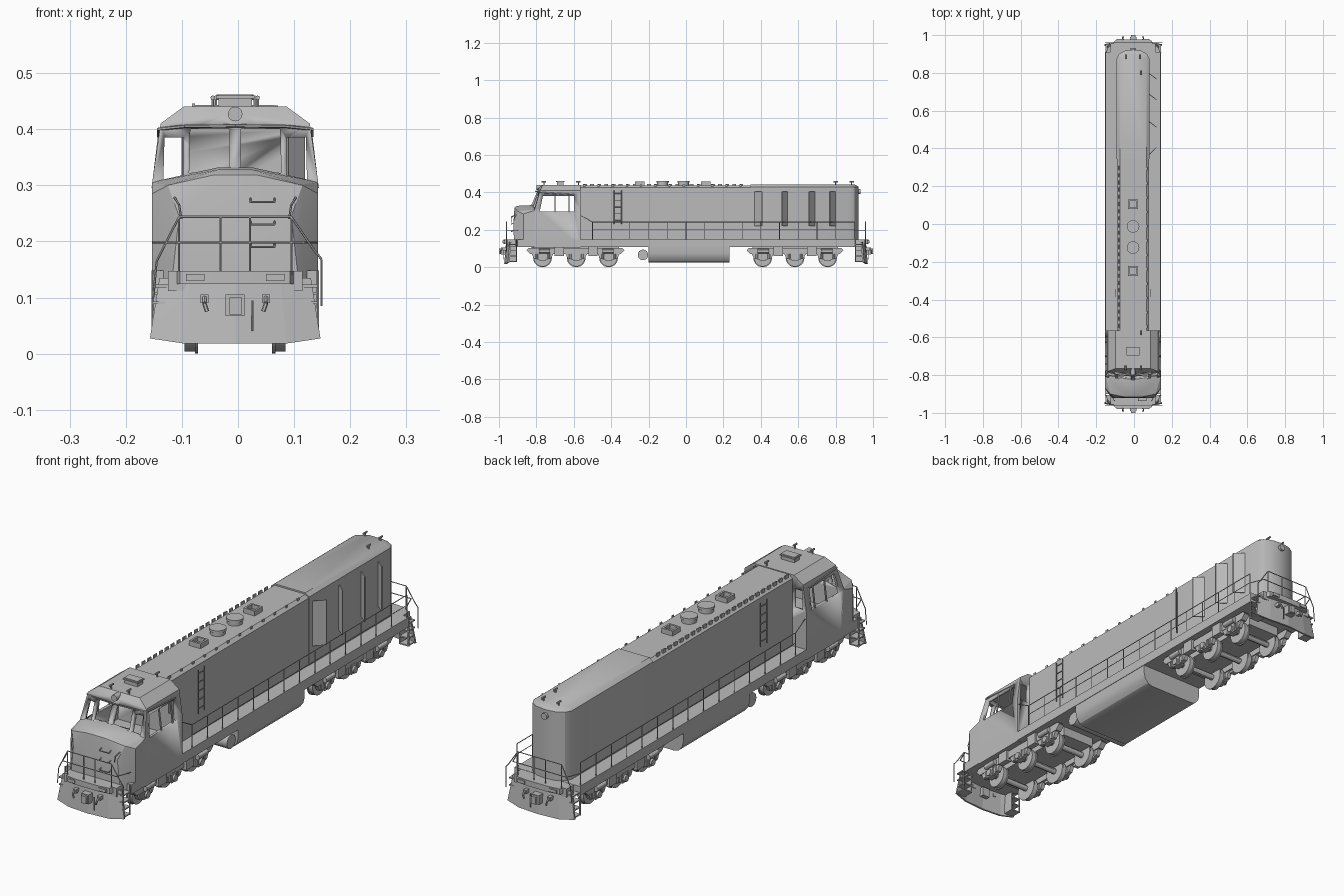
import bpy, bmesh, math
from mathutils import Vector, Matrix

if "Cube" in bpy.data.objects:
    bpy.data.objects.remove(bpy.data.objects["Cube"])

GREY = (0.5, 0.5, 0.5, 1)
grey = bpy.data.materials.new("plain_grey")
grey.use_nodes = True
grey.diffuse_color = GREY
grey.node_tree.nodes["Principled BSDF"].inputs["Base Color"].default_value = GREY
XC = -0.005  # centre line of the body
SIDES = (-1, 1)


def finish(name, bm, angle=30):
    bmesh.ops.delete(bm, geom=[v for v in bm.verts if not v.link_faces], context='VERTS')
    bmesh.ops.translate(bm, verts=bm.verts, vec=(XC, 0, 0))
    bmesh.ops.recalc_face_normals(bm, faces=bm.faces)
    me = bpy.data.meshes.new(name)
    bm.to_mesh(me)
    bm.free()
    me.materials.append(grey)
    me.shade_smooth()
    me.set_sharp_from_angle(angle=math.radians(angle))
    ob = bpy.data.objects.new(name, me)
    bpy.context.collection.objects.link(ob)
    return ob


def hull(bm, pts):
    verts = [bm.verts.new(p) for p in pts]
    bmesh.ops.convex_hull(bm, input=verts)


def sym(pts):
    return [(s * x, y, z) for s in SIDES for x, y, z in pts]


def box(bm, x0, x1, y0, y1, z0, z1):
    hull(bm, [(x, y, z) for x in (x0, x1) for y in (y0, y1) for z in (z0, z1)])


def rod(bm, a, b, r=0.002, seg=6):
    a, b = Vector(a), Vector(b)
    d = b - a
    m = Matrix.Translation((a + b) / 2) @ d.to_track_quat('Z', 'Y').to_matrix().to_4x4()
    bmesh.ops.create_cone(bm, cap_ends=True, segments=seg, radius1=r, radius2=r,
                          depth=d.length, matrix=m)


def rail(bm, pts, r=0.002):
    for a, b in zip(pts, pts[1:]):
        rod(bm, a, b, r)


def extrude_y(bm, section, y0, y1):
    hull(bm, sym([(x, y, z) for x, z in section for y in (y0, y1)]))


# Underframe and walkway
bm = bmesh.new()
box(bm, -.148, .148, -.90, .91, .108, .148)
finish("underframe", bm)

# Long hood with rounded rear end, and raised rear roof
bm = bmesh.new()
hull(bm, sym([(x, y, z) for x, y in ((.085, -.57), (.085, .36)) for z in (.145, .425)]
             + [(.07, -.57, .437), (.07, .36, .437)]))
finish("long_hood", bm)
bm = bmesh.new()
plan = ((.087, .345), (.087, .875), (.074, .9), (.045, .917), (0, .923))
hull(bm, sym([(x, y, z) for x, y in plan for z in (.145, .43)]
             + [(.07, .345, .443), (.07, .87, .443), (.03, .9, .443)]))
rod(bm, (0, .91, .405), (0, .932, .405), .013, 16)
finish("rear_hood", bm)

# Open hood doors on one side
bm = bmesh.new()
for y0, y1 in ((.365, .405), (.54, .51), (.685, .655), (.795, .765)):
    hull(bm, [(x, y + t, z) for x, y in ((.085, y0), (.124, y1))
              for t in (0, .005) for z in (.22, .405)])
finish("hood_doors", bm)

# Cab shell with window openings
bm = bmesh.new()
section = ((.148, .105), (.148, .305), (.133, .41), (.092, .44))
hull(bm, sym([(x, -.565, z) for x, z in section]
             + [(.148, -.81, .105), (.148, -.81, .305), (.133, -.78, .41), (.092, -.765, .44),
                (.02, -.83, .325), (.02, -.787, .425), (.02, -.83, .105)]))
cab = finish("cab", bm)

cavity = bmesh.new()
hull(cavity, sym([(.138, -.578, .22), (.138, -.798, .22), (.138, -.798, .305), (.124, -.768, .4),
                  (.124, -.578, .4), (.01, -.818, .32), (.01, -.782, .4)]))
front = bmesh.new()
for s in SIDES:
    for x0, x1, z0, z1 in ((.01, .082, .328, .4), (.092, .128, .315, .385)):
        hull(front, [(s * x, y, z) for y in (-.9, -.74)
                     for x, z in ((x0, z0), (x1, z0 - .006), (x1 - .002, z1), (x0, z1))])
    box(front, s * .092, s * .13, -.62, -.5, .305, .385)
side = bmesh.new()
for s in SIDES:
    hull(side, [(s * x, y, z) for x in (.1, .2)
                for y, z in ((-.782, .297), (-.765, .382), (-.6, .382), (-.6, .297))])
for part in (cavity, front, side):
    cutter = finish("window_cutter", part)
    cutter.hide_render = True
    mod = cab.modifiers.new("cut", 'BOOLEAN')
    mod.operation, mod.solver, mod.object = 'DIFFERENCE', 'EXACT', cutter
    bpy.context.view_layer.objects.active = cab
    bpy.ops.object.modifier_apply(modifier=mod.name)
    bpy.data.objects.remove(cutter)

# Window dividers, visor, headlight and roof box
bm = bmesh.new()
for s in SIDES:
    for y in (-.7, -.625):
        rod(bm, (s * .145, y, .295), (s * .134, y, .385), .004)
    rail(bm, [(0, -.805, .406), (s * .09, -.797, .405), (s * .137, -.78, .4), (s * .137, -.6, .388)], .003)
rod(bm, (0, -.8, .427), (0, -.76, .427), .013, 16)
box(bm, -.03, .03, -.69, -.655, .435, .462)
box(bm, -.034, .034, -.695, -.65, .455, .46)
finish("cab_fittings", bm)

# Nose
bm = bmesh.new()
hull(bm, sym([(.148, -.79, .11), (.148, -.87, .11), (.148, -.87, .285), (.148, -.8, .306),
              (.115, -.92, .11), (.1, -.922, .245), (.12, -.9, .3), (.04, -.917, .318),
              (.03, -.905, .328), (.03, -.82, .332)]))
finish("nose", bm, 20)

# Nose rungs and grab irons
bm = bmesh.new()
for z in (.19, .23, .27):
    rail(bm, [(.027, -.915, z + .008), (.027, -.935, z), (.07, -.935, z), (.07, -.915, z + .008)])
for s in SIDES:
    rail(bm, [(s * .108, -.915, .278), (s * .1, -.935, .265), (s * .096, -.935, .24)])
finish("nose_grab_irons", bm)

# Roof fans, square vents, lifting lugs and horns
bm = bmesh.new()
for y in (-.013, -.125):
    rod(bm, (0, y, .43), (0, y, .452), .029, 24)
    rod(bm, (0, y, .452), (0, y, .462), .033, 24)
for y in (.105, -.248):
    for s in SIDES:
        box(bm, s * .018, s * .026, y - .026, y + .026, .43, .457)
        box(bm, -.026, .026, y + s * .018, y + s * .026, .43, .457)
    box(bm, -.02, .02, y - .02, y + .02, .43, .44)
finish("roof_fans_and_vents", bm)
bm = bmesh.new()
for i in range(23):
    y = -.55 + i * .038
    box(bm, -.077, -.072, y, y + .02, .43, .446)
    if i % 2 == 0:
        box(bm, .072, .076, y, y + .012, .43, .442)
for x, y in ((.04, -.575), (-.04, -.76), (.04, -.76), (.04, .8), (.035, .885), (-.035, .885)):
    rod(bm, (x, y, .43), (x, y, .457), .003)
    rod(bm, (x, y - .012, .456), (x, y + .012, .456), .004, 8)
finish("roof_lugs_and_horns", bm)

# Side handrails and ladders
bm = bmesh.new()
for s in SIDES:
    x = s * .145
    rail(bm, [(x, -.56, .275), (x, -.5, .242), (x, .9, .242)], .0018)
    rod(bm, (x, -.5, .2), (x, .9, .2), .0015)
    for i in range(15):
        y = -.5 + i * .1
        rod(bm, (x, y, .11), (x, y, .242), .0018)
finish("side_handrails", bm)
bm = bmesh.new()
for s in SIDES:
    for y in (-.385, -.345):
        rod(bm, (s * .094, y, .23), (s * .094, y, .41))
    for i in range(5):
        z = .25 + i * .036
        rod(bm, (s * .094, -.385, z), (s * .094, -.345, z))
finish("hood_ladders", bm)

# Ends: platform, pilot, coupler, hoses, steps and railings
for s, label in ((-1, "front"), (1, "rear")):
    bm = bmesh.new()
    box(bm, -.12, .12, s * .88, s * .955, .112, .147)
    hull(bm, sym([(x, s * y, z) for x, y in ((.106, .95), (.098, .97), (.05, .976)) for z in (.124, .147)]))
    for k in SIDES:
        box(bm, k * .055, k * .088, s * .97, s * .98, .129, .142)
    finish(label + "_platform", bm)
    bm = bmesh.new()
    spans = ((-1, -.6), (-.6, 0), (0, .6), (.6, 1))
    for a, b in spans:
        hull(bm, [(t * w, s * (y - .02 * t * t + d), z + .009 * (abs(t) > .9) * (z < .1))
                  for t in (a, b) for w, y, z in ((.135, .962, .135), (.152, .972, .018))
                  for d in (0, -.008)])
    finish(label + "_pilot", bm)
    bm = bmesh.new()
    box(bm, -.017, .017, s * .94, s * .99, .067, .105)
    box(bm, -.01, .012, s * .985, s, .07, .1)
    rod(bm, (.031, s * .975, .04), (.031, s * .975, .095))
    for k in SIDES:
        box(bm, k * .048, k * .062, s * .95, s * .98, .09, .105)
        rail(bm, [(k * .055, s * .98, .1), (k * .055, s * .99, .09), (k * .05, s * .99, .075)], .004)
    finish(label + "_coupler", bm)
    bm = bmesh.new()
    for k in SIDES:
        for z in (.028, .058, .088, .118):
            box(bm, k * .105, k * .147, s * .905, s * .95, z, z + .005)
        box(bm, k * .105, k * .109, s * .905, s * .95, .028, .12)
        rod(bm, (k * .147, s * .907, .028), (k * .147, s * .907, .148), .003)
    finish(label + "_steps", bm)
    bm = bmesh.new()
    y = s * .96
    rail(bm, [(-.146, y, .1), (-.14, y, .165), (-.1, y, .244), (.1, y, .244), (.14, y, .185),
              (.154, y, .168), (.154, y, .085)])
    rail(bm, [(-.146, s * .9, .198), (-.122, y, .198), (.122, y, .198), (.146, s * .9, .198)])
    for x in (-.1, -.026, .026, .1):
        rod(bm, (x, y, .14), (x, y, .244))
    finish(label + "_railing", bm)

# Fuel tank and air reservoir
bm = bmesh.new()
extrude_y(bm, ((.146, .12), (.146, .075), (.14, .05), (.125, .032), (.105, .025)), -.2, .232)
finish("fuel_tank", bm)
bm = bmesh.new()
rod(bm, (-.135, -.23, .066), (.135, -.23, .066), .028, 24)
finish("air_reservoir", bm)

# Trucks: wheels, axles, side frames, journal boxes and springs
for label, axles in (("front", (-.767, -.587, -.414)), ("rear", (.41, .583, .757))):
    wheels, frame = bmesh.new(), bmesh.new()
    mid, y0, y1 = axles[1], axles[0] - .085, axles[2] + .085
    box(frame, -.075, .075, y0 + .03, y1 - .03, .07, .11)
    for y in axles:
        rod(wheels, (-.1, y, .05), (.1, y, .05), .012, 12)
        for s in SIDES:
            rod(wheels, (s * .07, y, .05), (s * .09, y, .05), .046, 28)
            rod(wheels, (s * .066, y, .05), (s * .072, y, .05), .05, 28)
            box(frame, s * .1, s * .126, y - .018, y + .018, .035, .075)
            rod(frame, (s * .12, y, .052), (s * .134, y, .052), .014, 14)
            for k in SIDES:
                rod(frame, (s * .114, y + k * .032, .045), (s * .114, y + k * .032, .08), .011, 10)
                hull(frame, [(s * x, y + k * d, z) for x in (.105, .122)
                             for d, z in ((.018, .04), (.045, .045), (.06, .075), (.018, .075))])
    for s in SIDES:
        hull(frame, [(s * x, y, z) for x in (.1, .125)
                     for y, z in ((y0, .09), (y0 + .02, .07), (y1 - .02, .07), (y1, .09),
                                  (y1 - .01, .102), (y0 + .01, .102))])
        for k in SIDES:
            box(frame, s * .11, s * .135, mid + k * .09 - .025, mid + k * .09 + .025, .06, .11)
            rod(frame, (s * .13, mid + k * .14, .085), (s * .13, mid + k * .2, .085), .012, 12)
    finish(label + "_wheels", wheels)
    finish(label + "_truck_frame", frame)
